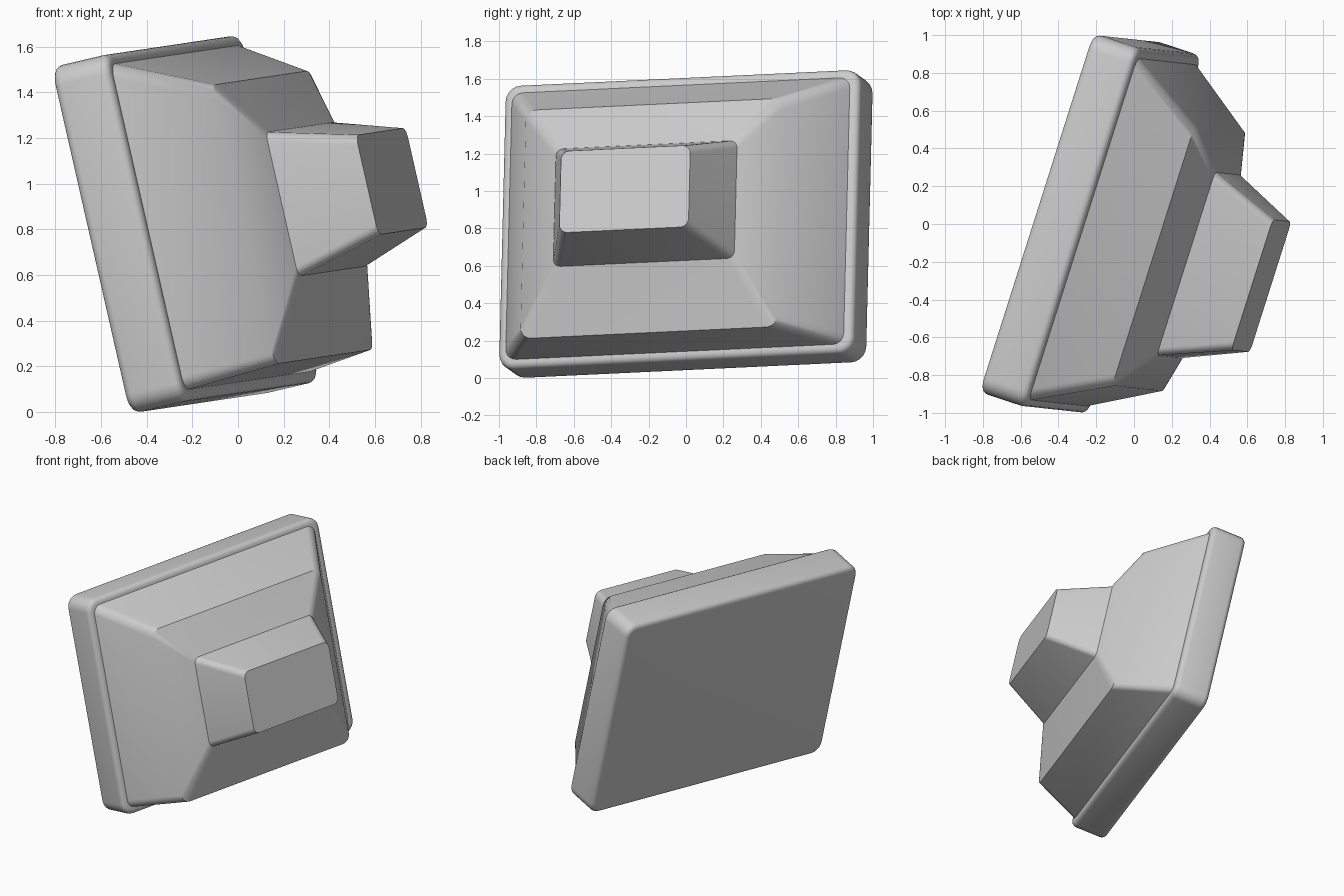
import bpy, bmesh, math
from mathutils import Matrix, Vector

if "Cube" in bpy.data.objects:
    bpy.data.objects.remove(bpy.data.objects["Cube"], do_unlink=True)

grey = bpy.data.materials.new("plain grey")
grey.use_nodes = True
colour = (0.6, 0.6, 0.6, 1)
grey.diffuse_color = colour
grey.node_tree.nodes["Principled BSDF"].inputs["Base Color"].default_value = colour

# Tilted frame of the casing: across, up and depth axes
across = Vector((0.302, 0.952, 0.045)).normalized()
up = Vector((-0.221, 0.0244, 0.975))
up = (up - across * up.dot(across)).normalized()
depth = across.cross(up)
tilt = Matrix((across, up, depth)).transposed()


def rounded_ring(a0, a1, b0, b1, d, r, steps=5):
    """Points of a rounded rectangle at depth d."""
    points = []
    corners = [(a1 - r, b1 - r), (a0 + r, b1 - r), (a0 + r, b0 + r), (a1 - r, b0 + r)]
    for i, (ca, cb) in enumerate(corners):
        for s in range(steps + 1):
            t = (i + s / steps) * math.pi / 2
            points.append(tilt @ Vector((ca + r * math.cos(t), cb + r * math.sin(t), d)))
    return points


def loft(name, rings, cap_start=False, cap_end=False):
    """Skin a series of rounded rectangles into one part."""
    bm = bmesh.new()
    loops = [[bm.verts.new(p) for p in rounded_ring(*ring)] for ring in rings]
    for low, high in zip(loops, loops[1:]):
        n = len(low)
        for i in range(n):
            j = (i + 1) % n
            bm.faces.new((low[i], low[j], high[j], high[i]))
    if cap_start:
        bm.faces.new(loops[0][::-1])
    if cap_end:
        bm.faces.new(loops[-1])
    mesh = bpy.data.meshes.new(name)
    bm.to_mesh(mesh)
    bm.free()
    mesh.materials.append(grey)
    obj = bpy.data.objects.new(name, mesh)
    bpy.context.collection.objects.link(obj)
    bpy.ops.object.select_all(action="DESELECT")
    obj.select_set(True)
    bpy.context.view_layer.objects.active = obj
    bpy.ops.object.shade_smooth_by_angle(angle=math.radians(32))
    return obj


# Front frame: a thick plate with rounded rims on both faces
def frame_ring(inset, d):
    return (-1.03 + inset, 0.965 - inset, 0.075 + inset, 1.632 - inset, d, 0.085 - inset)


bevel = 0.035
arc = [(bevel * (1 - math.sin(k * math.pi / 8)), bevel * (1 - math.cos(k * math.pi / 8)))
       for k in range(5)]
front, back = -0.165, 0.098
loft("front_frame",
     [frame_ring(i, front + d) for i, d in arc]
     + [frame_ring(i, back - d) for i, d in reversed(arc)],
     cap_start=True, cap_end=True)

# Rear housing: steep sides, then a shallow shoulder up to the neck
neck_base = (-0.57, 0.447, 0.505, 1.15, 0.59, 0.04)
loft("rear_housing", [
    (-0.995, 0.925, 0.122, 1.594, 0.08, 0.06),
    (-0.785, 0.655, 0.148, 1.4, 0.465, 0.06),
    neck_base,
])

# Rear neck: tapered block with a flat end
loft("rear_neck", [neck_base, (-0.425, 0.3, 0.605, 1.052, 0.945, 0.045)], cap_end=True)
